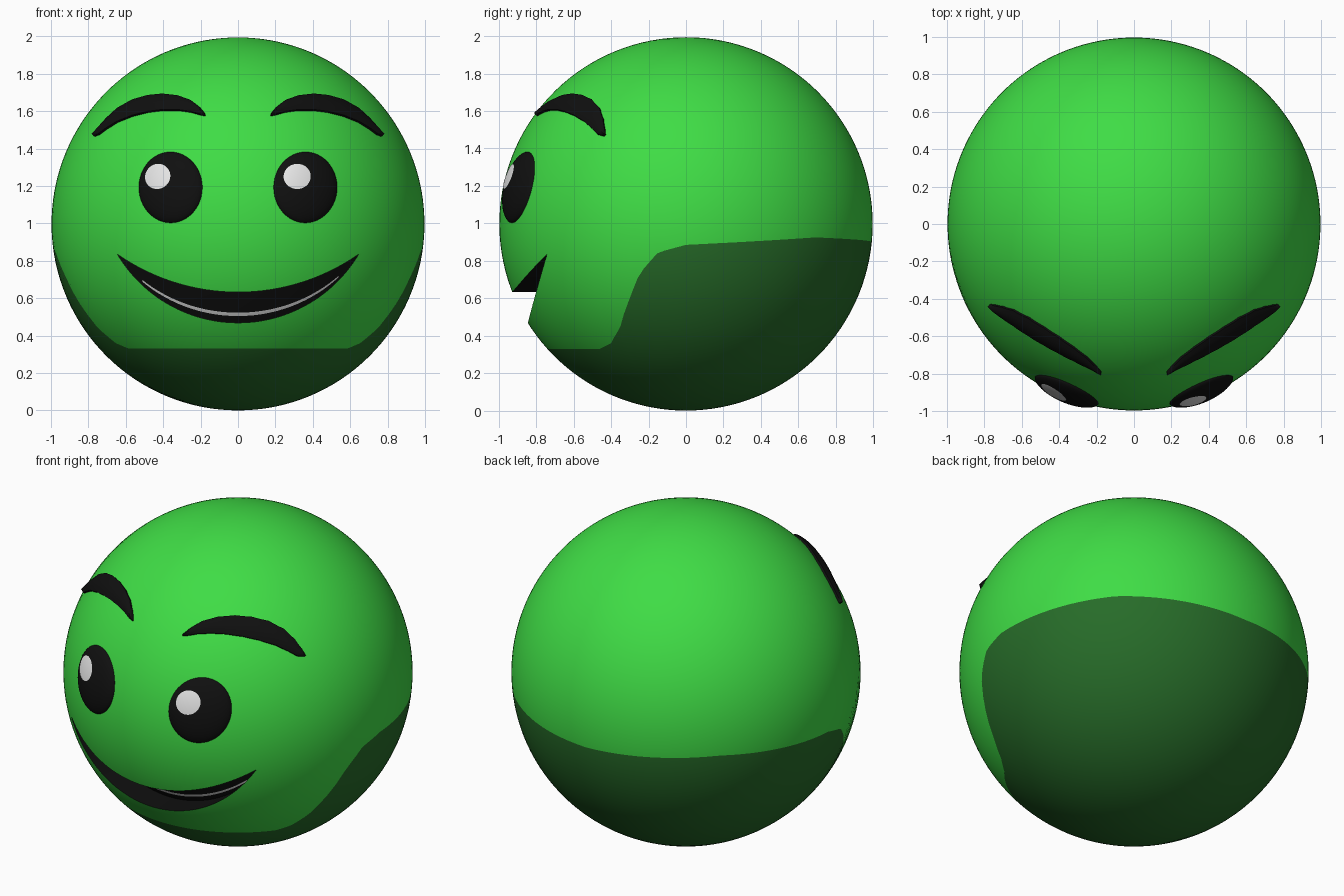
import bpy, bmesh, math

if "Cube" in bpy.data.objects:
    bpy.data.objects.remove(bpy.data.objects["Cube"])

R, CZ = 0.997, 0.997          # head radius and centre height


def material(name, rgb):
    m = bpy.data.materials.new(name)
    m.diffuse_color = (*rgb, 1)
    m.use_nodes = True
    m.node_tree.nodes["Principled BSDF"].inputs["Base Color"].default_value = m.diffuse_color
    return m


GREEN = material("bright green", (0.05, 0.72, 0.06))
DARK = material("dark green", (0.02, 0.15, 0.022))
BLACK = material("black", (0.005, 0.005, 0.005))
WHITE = material("white", (0.85, 0.85, 0.85))


def finish(name, bm, mats):
    bmesh.ops.remove_doubles(bm, verts=bm.verts, dist=1e-5)
    bmesh.ops.recalc_face_normals(bm, faces=bm.faces)
    mesh = bpy.data.meshes.new(name)
    bm.to_mesh(mesh)
    bm.free()
    for m in mats:
        mesh.materials.append(m)
    ob = bpy.data.objects.new(name, mesh)
    bpy.context.collection.objects.link(ob)
    return ob


def smooth(ob):
    bpy.ops.object.select_all(action='DESELECT')
    ob.select_set(True)
    bpy.context.view_layer.objects.active = ob
    bpy.ops.object.shade_smooth_by_angle(angle=math.radians(35))


def face_point(x, z, lift=0.0, r=R):
    """Point on the front of the head, pushed out by lift."""
    y = -math.sqrt(max(r * r - x * x - (z - CZ) ** 2, 0.0))
    k = 1 + lift / r
    return (x * k, y * k, CZ + (z - CZ) * k)


def add_quad(bm, vs, mat=0):
    vs = list(dict.fromkeys(vs))
    if len(vs) > 2:
        bm.faces.new(vs).material_index = mat


# Head: one ring of the sphere follows the edge of the dark lower part
EDGE = [(0, .33), (52, .33), (58.6, .36), (64.8, .44), (70.9, .60), (75, .73),
        (81.3, .845), (90, .885), (107, .90), (134, .925), (180, .90)]


def edge_height(deg):
    for (a, za), (b, zb) in zip(EDGE, EDGE[1:]):
        if deg <= b:
            return za + (zb - za) * (deg - a) / (b - a)
    return EDGE[-1][1]


N, UP, LOW = 160, 48, 30
bm = bmesh.new()
top, bottom = bm.verts.new((0, 0, CZ + R)), bm.verts.new((0, 0, CZ - R))
columns = []
for i in range(N):
    a = 360 * i / N
    split = math.acos((edge_height(min(a, 360 - a)) - CZ) / R)
    polar = [split * j / UP for j in range(1, UP + 1)]
    polar += [split + (math.pi - split) * j / LOW for j in range(1, LOW)]
    t = math.radians(a)
    columns.append([top] + [bm.verts.new((R * math.sin(p) * math.sin(t),
                                          -R * math.sin(p) * math.cos(t),
                                          CZ + R * math.cos(p))) for p in polar] + [bottom])
for i, c in enumerate(columns):
    d = columns[(i + 1) % N]
    for j in range(UP + LOW):
        add_quad(bm, [c[j], c[j + 1], d[j + 1], d[j]], 0 if j < UP else 1)
head_mats = [GREEN, DARK, BLACK, WHITE]
head = finish("head", bm, head_mats)

# Mouth cutter: crescent block with black walls and a thin white teeth line at the back
HALF, CORNER = 0.645, 0.835


def arc(x, low):
    s = CORNER - low
    r = (HALF ** 2 + s ** 2) / (2 * s)
    return low + r - math.sqrt(r * r - x * x)


bm = bmesh.new()
COLS, ROWS = 48, (0, 0.22, 0.33, 1)
front, back = [], []
for i in range(COLS + 1):
    x = -HALF * math.cos(math.pi * i / COLS)
    lo, hi = arc(x, 0.468), arc(x, 0.632)
    rows = ROWS if 0 < i < COLS else (0,)
    f = [bm.verts.new((x, -1.2, lo + (hi - lo) * k)) for k in rows]
    b = []
    for k in rows:
        z = lo + (hi - lo) * k
        b.append(bm.verts.new((x, face_point(x, z, r=0.86)[1], z)))
    front.append(f * (4 // len(f)))
    back.append(b * (4 // len(b)))
for i in range(COLS):
    f, g, b, c = front[i], front[i + 1], back[i], back[i + 1]
    for k in range(3):
        teeth = k == 1 and abs(b[0].co.x) < 0.52
        add_quad(bm, [f[k], g[k], g[k + 1], f[k + 1]], 2)
        add_quad(bm, [b[k], b[k + 1], c[k + 1], c[k]], 3 if teeth else 2)
    for k in (0, 3):
        add_quad(bm, [f[k], b[k], c[k], g[k]], 2)
cutter = finish("mouth_cutter", bm, head_mats)
cutter.hide_render = True

cut = head.modifiers.new("mouth", 'BOOLEAN')
cut.operation, cut.solver, cut.object = 'DIFFERENCE', 'EXACT', cutter
bpy.context.view_layer.objects.active = head
head.select_set(True)
bpy.ops.object.modifier_apply(modifier=cut.name)
bpy.data.objects.remove(cutter)
smooth(head)

# Eyes: domed oval patches, with a round highlight on each
EX, EZ, EW, EH = 0.36, 1.192, 0.17, 0.19


def eye_lift(x, z, side):
    d = ((x - side * EX) / EW) ** 2 + ((z - EZ) / EH) ** 2
    return 0.042 * math.sqrt(max(1 - d, 0)) - 0.002


def disc(name, cx, cz, rx, rz, side, extra, mat):
    bm = bmesh.new()
    n, steps = 48, 12
    mid = bm.verts.new(face_point(cx, cz, eye_lift(cx, cz, side) + extra))
    rings = [[mid] * n]
    for s in range(1, steps + 1):
        k = math.sin(math.pi / 2 * s / steps)
        ring = []
        for i in range(n):
            t = 2 * math.pi * i / n
            x, z = cx + rx * k * math.cos(t), cz + rz * k * math.sin(t)
            ring.append(bm.verts.new(face_point(x, z, eye_lift(x, z, side) + extra)))
        rings.append(ring)
    for p, q in zip(rings, rings[1:]):
        for i in range(n):
            j = (i + 1) % n
            add_quad(bm, [p[i], q[i], q[j], p[j]])
    ob = finish(name, bm, [mat])
    if ob.data.polygons[0].normal.y > 0:
        ob.data.flip_normals()
    smooth(ob)


# Eyebrows: raised crescents between a lower and an upper curve
BROW = [(.175, 1.573, 1.582), (.20, 1.578, 1.612), (.25, 1.592, 1.652), (.32, 1.602, 1.677),
        (.40, 1.602, 1.686), (.48, 1.592, 1.678), (.56, 1.572, 1.655), (.64, 1.540, 1.610),
        (.70, 1.503, 1.555), (.74, 1.473, 1.507), (.765, 1.464, 1.472)]


def brow(name, side):
    bm = bmesh.new()
    loops = []
    for (x0, l0, u0), (x1, l1, u1) in zip(BROW, BROW[1:] + BROW[-1:]):
        for k in ((0, 1 / 3, 2 / 3) if x1 != x0 else (0,)):
            x, lo, hi = x0 + (x1 - x0) * k, l0 + (l1 - l0) * k, u0 + (u1 - u0) * k
            pts = [(lo, -.01)] + [(lo + (hi - lo) * t, .012 + .048 * t * (1 - t))
                                  for t in (0, .25, .5, .75, 1)] + [(hi, -.01)]
            loops.append([bm.verts.new(face_point(side * x, z, h)) for z, h in pts])
    for p, q in zip(loops, loops[1:]):
        for k in range(7):
            j = (k + 1) % 7
            add_quad(bm, [p[k], q[k], q[j], p[j]])
    bm.faces.new(loops[0])
    bm.faces.new(loops[-1])
    smooth(finish(name, bm, [BLACK]))


for side, tag in ((-1, "left"), (1, "right")):
    disc("eye_" + tag, side * EX, EZ, EW, EH, side, 0, BLACK)
    disc("eye_highlight_" + tag, side * EX - 0.055, EZ + 0.05, 0.068, 0.066, side, 0.004, WHITE)
    brow("eyebrow_" + tag, side)
